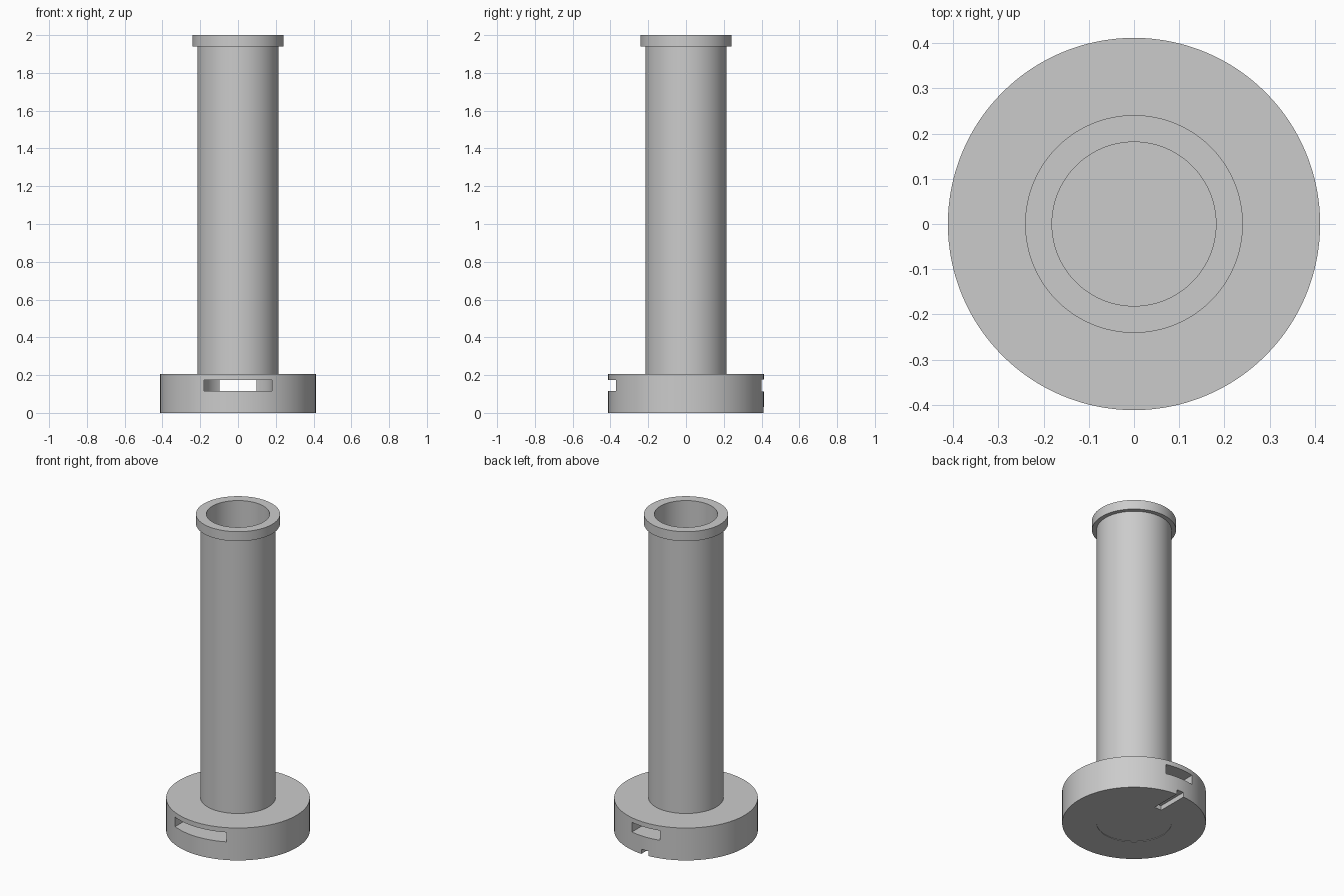
import bpy
import bmesh
from math import radians
from mathutils import Matrix, Vector

if "Cube" in bpy.data.objects:
    bpy.data.objects.remove(bpy.data.objects["Cube"])


def make_object(name, bm):
    bmesh.ops.recalc_face_normals(bm, faces=bm.faces)
    mesh = bpy.data.meshes.new(name)
    bm.to_mesh(mesh)
    bm.free()
    obj = bpy.data.objects.new(name, mesh)
    bpy.context.collection.objects.link(obj)
    return obj


def lathe(name, profile, steps=128):
    bm = bmesh.new()
    verts = [bm.verts.new((r, 0, z)) for r, z in profile]
    edges = [bm.edges.new(pair) for pair in zip(verts, verts[1:])]
    bmesh.ops.spin(bm, geom=verts + edges, cent=(0, 0, 0), axis=(0, 0, 1),
                   angle=radians(360), steps=steps, use_merge=True)
    bmesh.ops.remove_doubles(bm, verts=bm.verts, dist=1e-5)
    return make_object(name, bm)


def cut_box(target, name, low, high):
    low, high = Vector(low), Vector(high)
    bm = bmesh.new()
    bmesh.ops.create_cube(bm, size=1, matrix=Matrix.Translation((low + high) / 2)
                          @ Matrix.Diagonal((*(high - low), 1)))
    cutter = make_object(name, bm)
    cutter.hide_render = True
    mod = target.modifiers.new(name, 'BOOLEAN')
    mod.operation = 'DIFFERENCE'
    mod.solver = 'EXACT'
    mod.object = cutter
    bpy.context.view_layer.objects.active = target
    bpy.ops.object.modifier_apply(modifier=name)
    bpy.data.objects.remove(cutter)


# Round base, tube with top collar, and blind bore; shallow seam underneath
body = lathe("tube_on_base", [
    (0, 0.003), (0.215, 0.003), (0.215, 0), (0.412, 0), (0.412, 0.205),
    (0.215, 0.205), (0.215, 1.94), (0.241, 1.94), (0.241, 2.0),
    (0.1815, 2.0), (0.1815, 0.116), (0, 0.116)])

# Wide front slot and narrower rear slot, both opening into the bore
cut_box(body, "front_slot", (-0.1805, -0.6, 0.115), (0.1805, 0, 0.175))
cut_box(body, "rear_slot", (-0.098, 0, 0.1145), (0.098, 0.6, 0.1755))

# Groove under the rear of the base
cut_box(body, "underside_groove", (-0.025, 0.21, -0.1), (0.025, 0.6, 0.03))

body.select_set(True)
bpy.context.view_layer.objects.active = body
bpy.ops.object.shade_smooth_by_angle(angle=radians(30))
